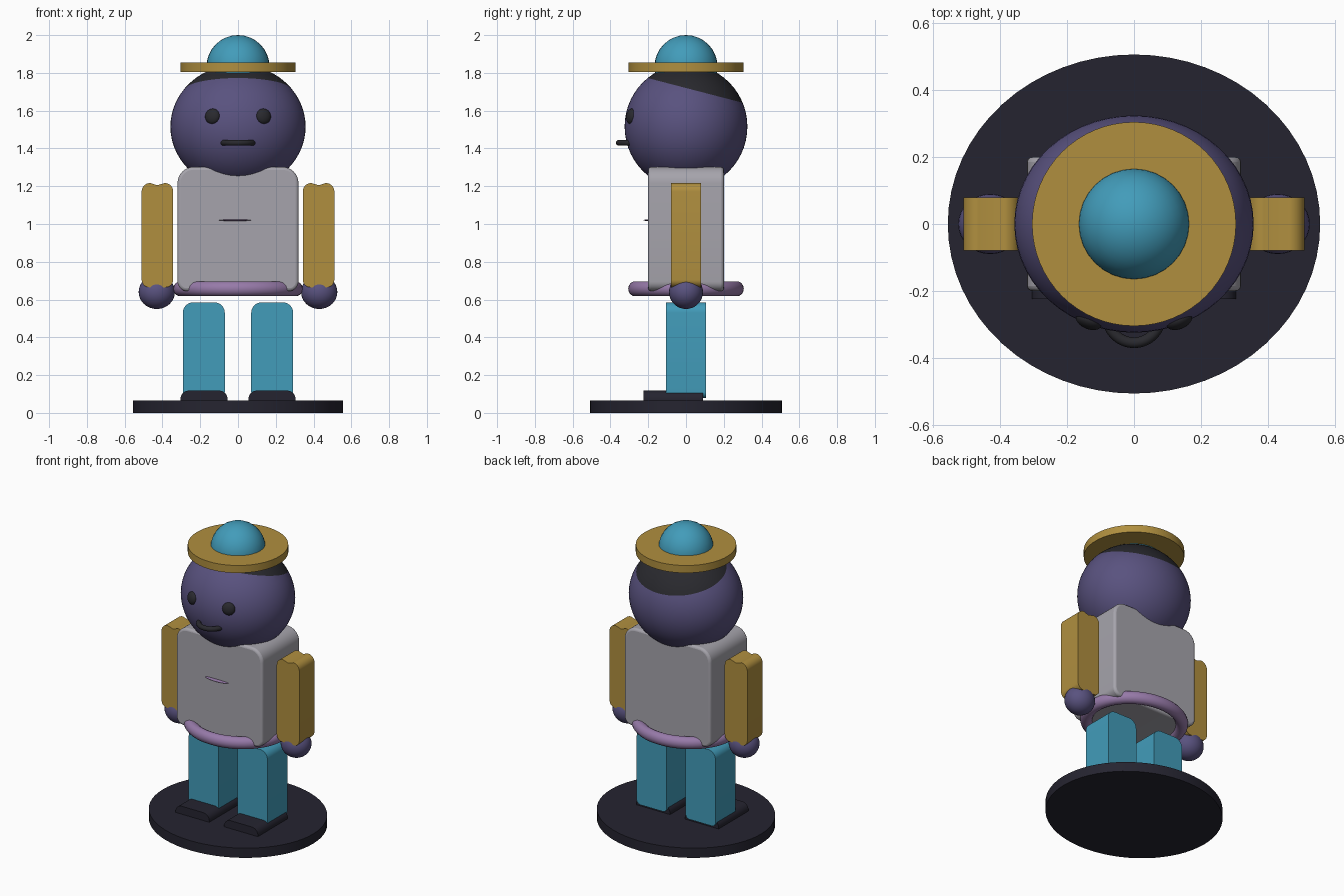
import bpy, bmesh, math
from mathutils import Vector

cube = bpy.data.objects.get("Cube")
if cube:
    bpy.data.objects.remove(cube, do_unlink=True)


def material(name, hex_code):
    srgb = [int(hex_code[i:i + 2], 16) / 255 for i in (0, 2, 4)]
    color = [c / 12.92 if c <= 0.04045 else ((c + 0.055) / 1.055) ** 2.4 for c in srgb] + [1]
    m = bpy.data.materials.new(name)
    m.use_nodes = True
    m.diffuse_color = color
    m.node_tree.nodes["Principled BSDF"].inputs["Base Color"].default_value = color
    return m


SKIN = material("indigo", "59527F")
TEAL = material("teal", "429CBA")
GOLD = material("gold", "B08F3F")
GREY = material("grey", "A6A4AC")
MAUVE = material("mauve", "977AA9")
NAVY = material("dark navy", "252430")
BLACK = material("soft black", "29292E")


def finish(obj, name, mat, smooth=True):
    obj.name = obj.data.name = name
    obj.data.materials.append(mat)
    if smooth:
        bpy.ops.object.select_all(action="DESELECT")
        obj.select_set(True)
        bpy.context.view_layer.objects.active = obj
        bpy.ops.object.shade_smooth_by_angle(angle=math.radians(35))
    return obj


def apply_scale(obj, scale):
    for v in obj.data.vertices:
        v.co = v.co * Vector(scale)


def ellipsoid(name, mat, center, radii, segments=40):
    bpy.ops.mesh.primitive_uv_sphere_add(segments=segments, ring_count=segments // 2, radius=1, location=center)
    obj = bpy.context.object
    apply_scale(obj, radii)
    return finish(obj, name, mat)


def disc(name, mat, z0, z1, rx, ry):
    bpy.ops.mesh.primitive_cylinder_add(vertices=64, radius=1, depth=z1 - z0, location=(0, 0, (z0 + z1) / 2))
    obj = bpy.context.object
    apply_scale(obj, (rx, ry, 1))
    return finish(obj, name, mat)


def ring(name, mat, center, radius, tube, scale):
    bpy.ops.mesh.primitive_torus_add(major_segments=56, minor_segments=14, major_radius=radius,
                                     minor_radius=tube, location=center)
    obj = bpy.context.object
    apply_scale(obj, scale)
    return finish(obj, name, mat)


def rounded_slab(name, mat, x, y, z, r_top, r_bottom, dip=0):
    """Front outline with rounded corners, extruded along y; dip notches the top middle."""
    outline = []
    corners = [(x[1], z[0], -1, 1, r_bottom, -90), (x[1], z[1], -1, -1, r_top, 0),
               (x[0], z[1], 1, -1, r_top, 90), (x[0], z[0], 1, 1, r_bottom, 180)]
    for i, (cx, cz, sx, sz, r, start) in enumerate(corners):
        if i == 2 and dip:
            outline.append(((x[0] + x[1]) / 2, z[1] - dip))
        for k in range(9):
            a = math.radians(start + 90 * k / 8)
            outline.append((cx + sx * r + r * math.cos(a), cz + sz * r + r * math.sin(a)))
    bm = bmesh.new()
    face = bm.faces.new([bm.verts.new((px, y[0], pz)) for px, pz in outline])
    extruded = bmesh.ops.extrude_face_region(bm, geom=[face])["geom"]
    moved = [g for g in extruded if isinstance(g, bmesh.types.BMVert)]
    bmesh.ops.translate(bm, verts=moved, vec=(0, y[1] - y[0], 0))
    bmesh.ops.recalc_face_normals(bm, faces=bm.faces[:])
    mesh = bpy.data.meshes.new(name)
    bm.to_mesh(mesh)
    bm.free()
    obj = bpy.data.objects.new(name, mesh)
    bpy.context.collection.objects.link(obj)
    return finish(obj, name, mat)


# Oval stand
disc("stand", NAVY, 0, 0.065, 0.557, 0.507)

# Torso with softened rim, belt and chest trim
torso = rounded_slab("torso", GREY, (-0.32, 0.32), (-0.2, 0.2), (0.645, 1.302), 0.085, 0.05)
rim = torso.modifiers.new("soft rim", "BEVEL")
rim.width, rim.segments = 0.015, 3
rim.limit_method, rim.angle_limit = "ANGLE", math.radians(60)
ring("belt", MAUVE, (0, 0, 0.657), 0.3, 0.04, (1.01, 0.9, 1))
ellipsoid("chest_trim", MAUVE, (-0.015, -0.2, 1.02), (0.085, 0.025, 0.004), 24)

# Limbs, built for both sides
for side, s in (("left", 1), ("right", -1)):
    def span(a, b):
        return sorted((s * a, s * b))
    rounded_slab(side + "_leg", TEAL, span(0.07, 0.292), (-0.105, 0.105), (0.08, 0.585), 0.055, 0.03)
    rounded_slab(side + "_shoe", NAVY, span(0.055, 0.305), (-0.225, 0.09), (0.06, 0.118), 0.045, 0.005)
    rounded_slab(side + "_arm", GOLD, span(0.343, 0.51), (-0.08, 0.08), (0.665, 1.217), 0.045, 0.04, 0.012)
    ellipsoid(side + "_hand", SKIN, (s * 0.43, 0, 0.64), (0.096, 0.09, 0.09), 32)
    eye = ellipsoid(side + "_eye", BLACK, (s * 0.135, -0.29, 1.57), (0.041, 0.024, 0.041), 24)
    eye.rotation_euler = (math.radians(-8), 0, s * math.radians(22))

# Head, with the hair split off along a tilted plane
head = ellipsoid("head", SKIN, (0, 0, 1.515), (0.358, 0.325, 0.33), 56)
head.data.materials.append(BLACK)
normal = Vector((0, 0.26, 1)).normalized()
origin = Vector((0, 0, 0.205))
bm = bmesh.new()
bm.from_mesh(head.data)
bmesh.ops.bisect_plane(bm, geom=bm.verts[:] + bm.edges[:] + bm.faces[:], plane_co=origin, plane_no=normal)
for f in bm.faces:
    f.material_index = int((f.calc_center_median() - origin).dot(normal) > 0)
bm.to_mesh(head.data)
bm.free()

# Mouth
ring("mouth", BLACK, (0, -0.275, 1.43), 0.08, 0.016, (1, 1, 1))

# Hat
disc("hat_brim", GOLD, 1.805, 1.855, 0.305, 0.305)
ellipsoid("hat_crown", TEAL, (0, 0, 1.833), (0.167, 0.167, 0.167), 32)
